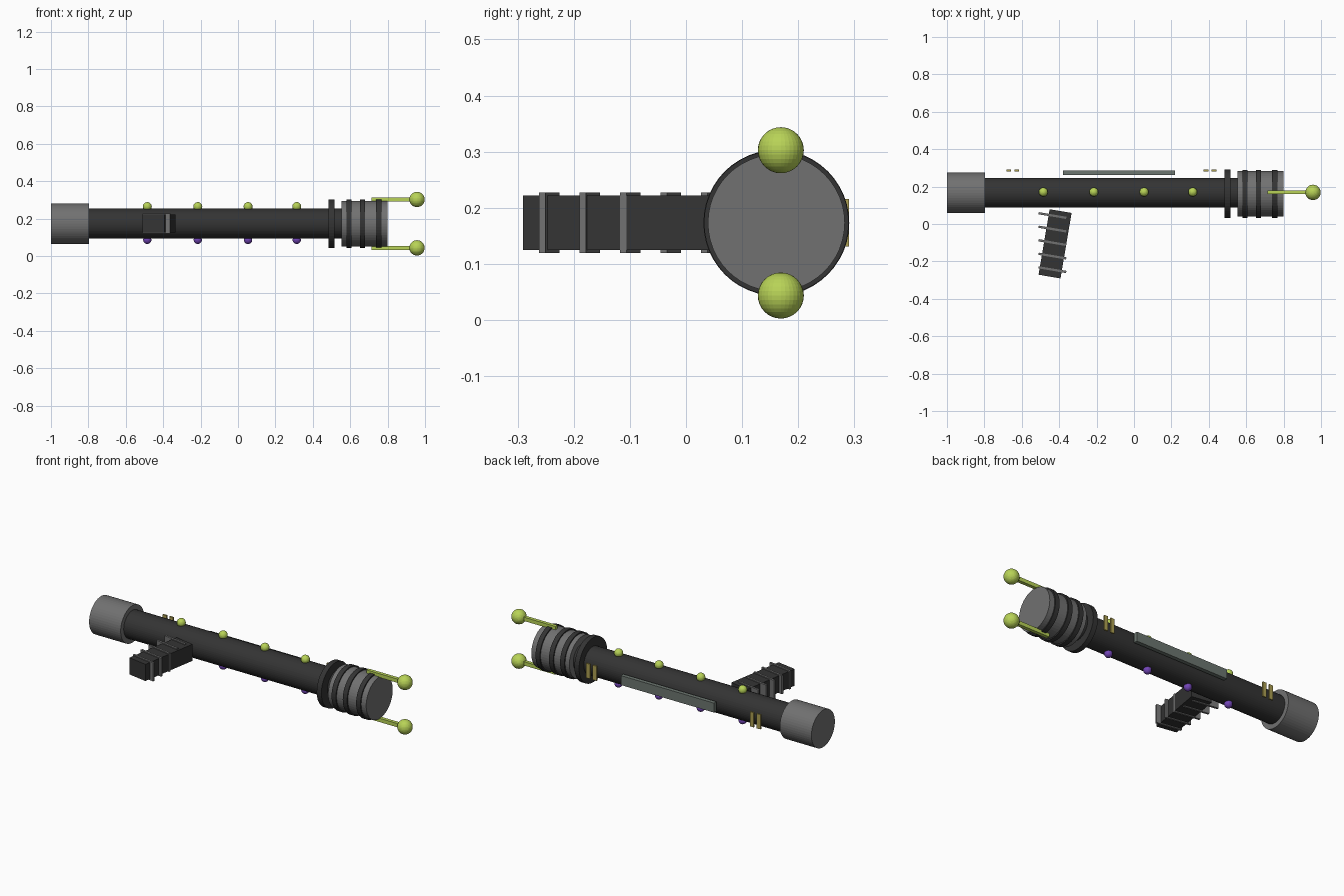
import bpy, math

if "Cube" in bpy.data.objects:
    bpy.data.objects.remove(bpy.data.objects["Cube"])

def material(name, rgb):
    m = bpy.data.materials.new(name)
    m.diffuse_color = (*rgb, 1)
    m.use_nodes = True
    m.node_tree.nodes["Principled BSDF"].inputs["Base Color"].default_value = m.diffuse_color
    return m

DARK = material("charcoal", (0.034, 0.034, 0.034))
GREY = material("mid_grey", (0.165, 0.165, 0.165))
PLATE = material("greenish_grey", (0.15, 0.18, 0.16))
LIME = material("lime", (0.48, 0.65, 0.095))
PURPLE = material("purple", (0.17, 0.06, 0.47))
BRASS = material("brass_yellow", (0.42, 0.35, 0.085))

Y, Z = 0.167, 0.173      # axis of the tube
HEAD_Y = 0.161           # axis of the front head
TILT = math.radians(-9.6)

def finish(name, mat):
    ob = bpy.context.object
    ob.name = name
    ob.data.materials.append(mat)
    return ob

def tube(name, x0, x1, r, mat, y=Y):
    bpy.ops.mesh.primitive_cylinder_add(vertices=48, radius=r, depth=x1 - x0,
        location=((x0 + x1) / 2, y, Z), rotation=(0, math.pi / 2, 0))
    return finish(name, mat)

def box(name, centre, size, mat, turn=0):
    bpy.ops.mesh.primitive_cube_add(size=1, location=centre, rotation=(0, 0, turn))
    ob = finish(name, mat)
    ob.scale = size
    return ob

def ball(name, centre, r, mat):
    bpy.ops.mesh.primitive_uv_sphere_add(segments=32, ring_count=16, radius=r, location=centre)
    return finish(name, mat)

# Main tube and rear cap
tube("main_tube", -0.85, 0.60, 0.08, DARK)
tube("rear_cap", -1.0, -0.797, 0.108, GREY)

# Front flange, head and its rings
tube("front_flange", 0.485, 0.515, 0.13, DARK, HEAD_Y)
tube("front_head", 0.553, 0.798, 0.122, GREY, HEAD_Y)
for i, x in enumerate((0.594, 0.666, 0.752)):
    tube(f"head_ring_{i}", x - 0.014, x + 0.014, 0.129, DARK, HEAD_Y)

# Prongs with ball tips above and below the head
for label, side in (("upper", 1), ("lower", -1)):
    z = Z + side * 0.1295
    box(f"{label}_prong", (0.835, 0.17, z), (0.24, 0.02, 0.022), LIME)
    ball(f"{label}_prong_ball", (0.957, 0.169, z), 0.041, LIME)

# Round studs along the tube
for i, x in enumerate((-0.485, -0.215, 0.054, 0.314)):
    ball(f"top_stud_{i}", (x, 0.171, 0.264), 0.024, LIME)
    ball(f"bottom_stud_{i}", (x, 0.171, 0.086), 0.022, PURPLE)

# Back rail and the paired clips beside it
box("back_rail", (-0.08, 0.274, Z), (0.60, 0.023, 0.055), PLATE)
for i, x in enumerate((-0.67, -0.627, 0.385, 0.428)):
    box(f"back_clip_{i}", (x, 0.286, Z), (0.025, 0.009, 0.085), BRASS)

# Angled grip with raised ribs
box("grip", (-0.422, -0.106, Z), (0.119, 0.355, 0.097), DARK, TILT)
for i in range(5):
    box(f"grip_rib_{i}", (-0.436, -0.244 + 0.0723 * i, Z), (0.15, 0.012, 0.108), GREY, TILT)
